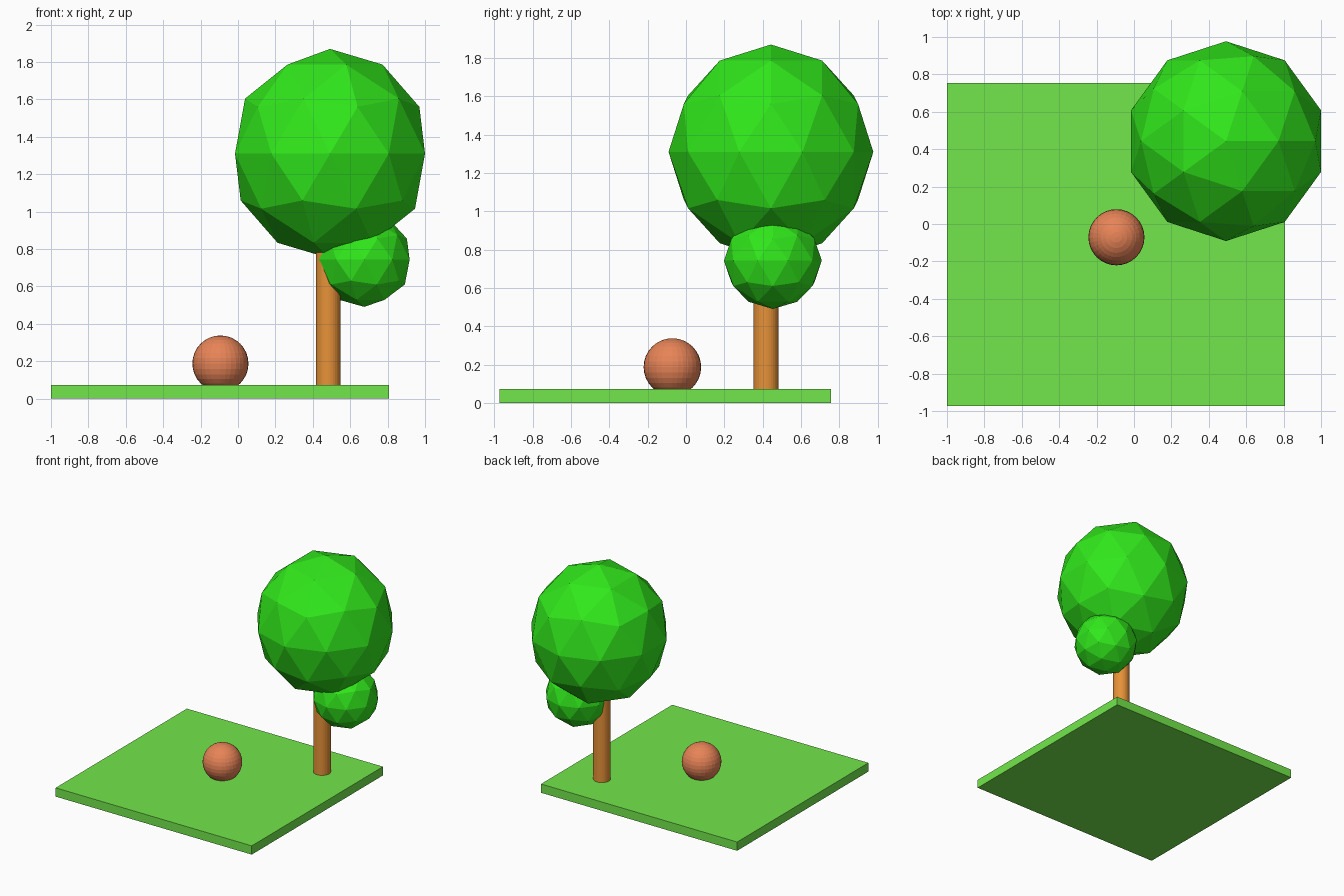
import bpy

default = bpy.data.objects.get("Cube")
if default:
    bpy.data.objects.remove(default, do_unlink=True)


def material(name, rgb):
    mat = bpy.data.materials.new(name)
    mat.use_nodes = True
    mat.diffuse_color = (*rgb, 1)
    mat.node_tree.nodes["Principled BSDF"].inputs["Base Color"].default_value = (*rgb, 1)
    return mat


grass = material("grass green", (0.17, 0.80, 0.07))
leaf = material("leaf green", (0.03, 0.80, 0.011))
bark = material("bark brown", (0.80, 0.29, 0.04))
clay = material("clay orange", (0.80, 0.23, 0.095))


def finish(name, mat, scale=(1, 1, 1)):
    obj = bpy.context.object
    obj.name = name
    obj.scale = scale
    obj.data.materials.append(mat)
    return obj


def foliage(name, centre, width, height):
    bpy.ops.mesh.primitive_ico_sphere_add(subdivisions=2, radius=1, location=centre)
    return finish(name, leaf, (width, width, height))


# Ground slab
bpy.ops.mesh.primitive_cube_add(size=1, location=(-0.096, -0.109, 0.0365))
finish("ground", grass, (1.808, 1.728, 0.073))

# Tree: trunk running up into the crown, with a small side clump
bpy.ops.mesh.primitive_cylinder_add(vertices=32, radius=0.066, depth=0.85,
                                    location=(0.483, 0.417, 0.475))
finish("trunk", bark)
foliage("crown", (0.492, 0.443, 1.31), 0.534, 0.56)
foliage("side_foliage", (0.675, 0.453, 0.743), 0.255, 0.252)

# Ball resting slightly sunk into the ground
bpy.ops.mesh.primitive_uv_sphere_add(segments=32, ring_count=16, radius=0.15,
                                     location=(-0.094, -0.071, 0.188))
finish("ball", clay)
